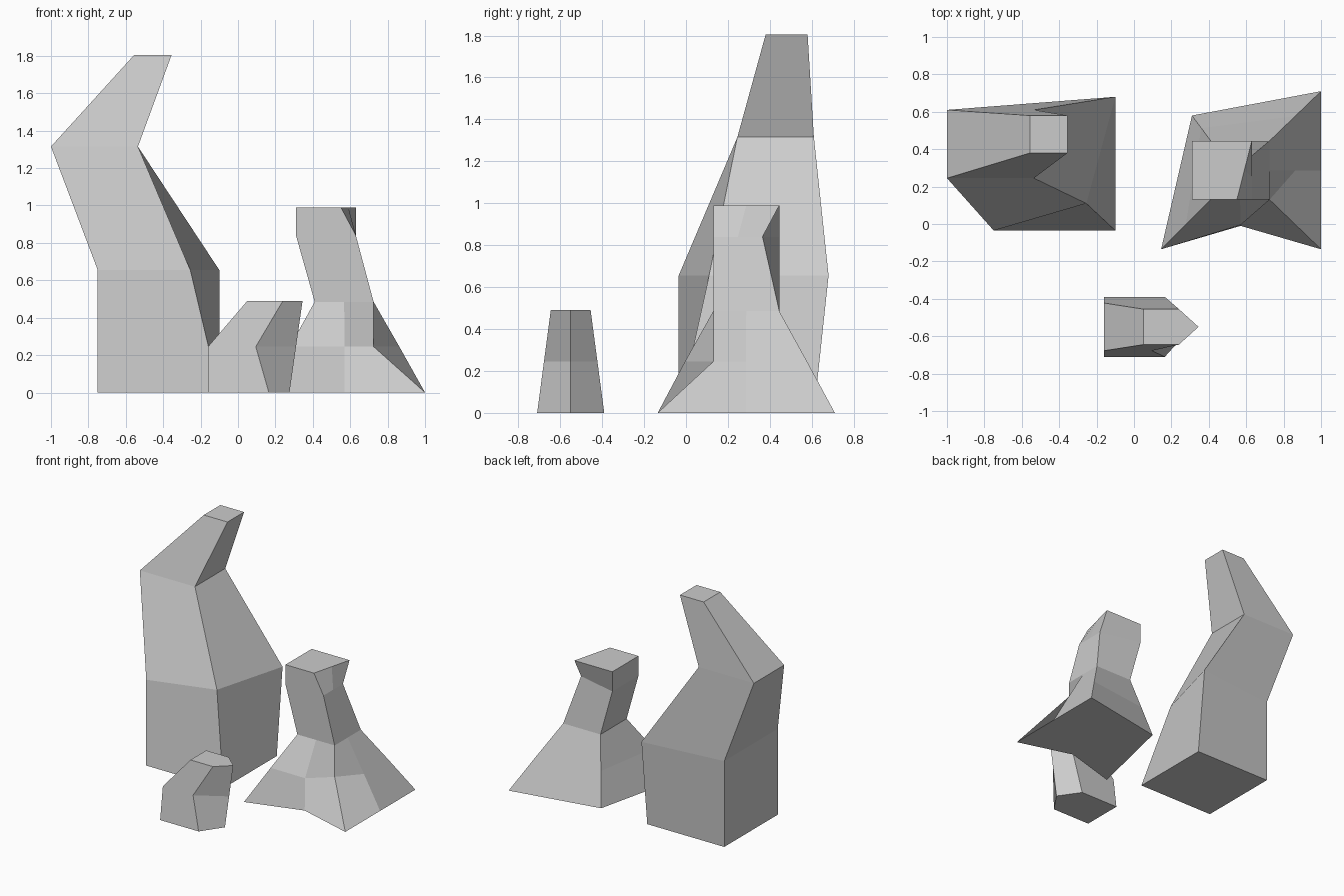
import bpy, bmesh

if "Cube" in bpy.data.objects:
    bpy.data.objects.remove(bpy.data.objects["Cube"])


def rect(x0, x1, y0, y1):
    """Counter-clockwise corners: front left, front right, back right, back left."""
    return [(x0, y0), (x1, y0), (x1, y1), (x0, y1)]


def mid(a, b):
    return ((a[0] + b[0]) / 2, (a[1] + b[1]) / 2)


def with_mids(ring):
    """Add a point halfway along the front and right sides."""
    fl, fr, br, bl = ring
    return [fl, mid(fl, fr), fr, mid(fr, br), br, bl]


def loft(name, levels):
    """Skin a closed, flat-shaded rock through (height, ring) levels."""
    bm = bmesh.new()
    rings = [[bm.verts.new((x, y, z)) for x, y in ring] for z, ring in levels]
    n = len(rings[0])
    for low, high in zip(rings, rings[1:]):
        for i in range(n):
            j = (i + 1) % n
            bm.faces.new((low[i], low[j], high[j], high[i]))
    bm.faces.new(rings[0][::-1])
    bm.faces.new(rings[-1])
    bmesh.ops.recalc_face_normals(bm, faces=bm.faces)
    mesh = bpy.data.meshes.new(name)
    bm.to_mesh(mesh)
    bm.free()
    obj = bpy.data.objects.new(name, mesh)
    bpy.context.collection.objects.link(obj)
    return obj


# Tall leaning rock
loft("tall_rock", [
    (0.0, rect(-0.75, -0.10, -0.035, 0.61)),
    (0.655, [(-0.75, -0.035), (-0.255, 0.11), (-0.10, 0.68), (-0.75, 0.61)]),
    (1.315, rect(-1.0, -0.535, 0.245, 0.61)),
    (1.805, rect(-0.555, -0.355, 0.38, 0.58)),
])

# Medium rock with a spreading foot and a blocky head
foot = [(0.145, -0.135), (0.57, -0.01), (1.0, -0.135),
        (1.0, 0.285), (1.0, 0.71), (0.31, 0.58)]
neck = with_mids(rect(0.41, 0.725, 0.13, 0.445))
shin = [mid(a, b) for a, b in zip(foot, neck)]
shin[1] = (0.57, -0.005)
shin[2] = (0.725, 0.13)
loft("medium_rock", [
    (0.0, foot),
    (0.245, shin),
    (0.485, neck),
    (0.84, with_mids([(0.31, 0.13), (0.63, 0.13), (0.63, 0.365), (0.31, 0.445)])),
    (0.99, with_mids([(0.31, 0.13), (0.55, 0.13), (0.63, 0.445), (0.31, 0.445)])),
])

# Small pointed rock
base = [(-0.16, -0.71), (0.165, -0.71), (0.275, -0.55), (0.165, -0.39), (-0.16, -0.39)]
top = [(0.05, -0.645), (0.24, -0.645), (0.345, -0.55), (0.24, -0.455), (0.05, -0.455)]
waist = [mid(a, b) for a, b in zip(base, top)]
waist[0] = (-0.16, waist[0][1])
waist[1] = (0.095, waist[1][1])
waist[4] = (-0.16, waist[4][1])
loft("small_rock", [(0.0, base), (0.245, waist), (0.49, top)])
